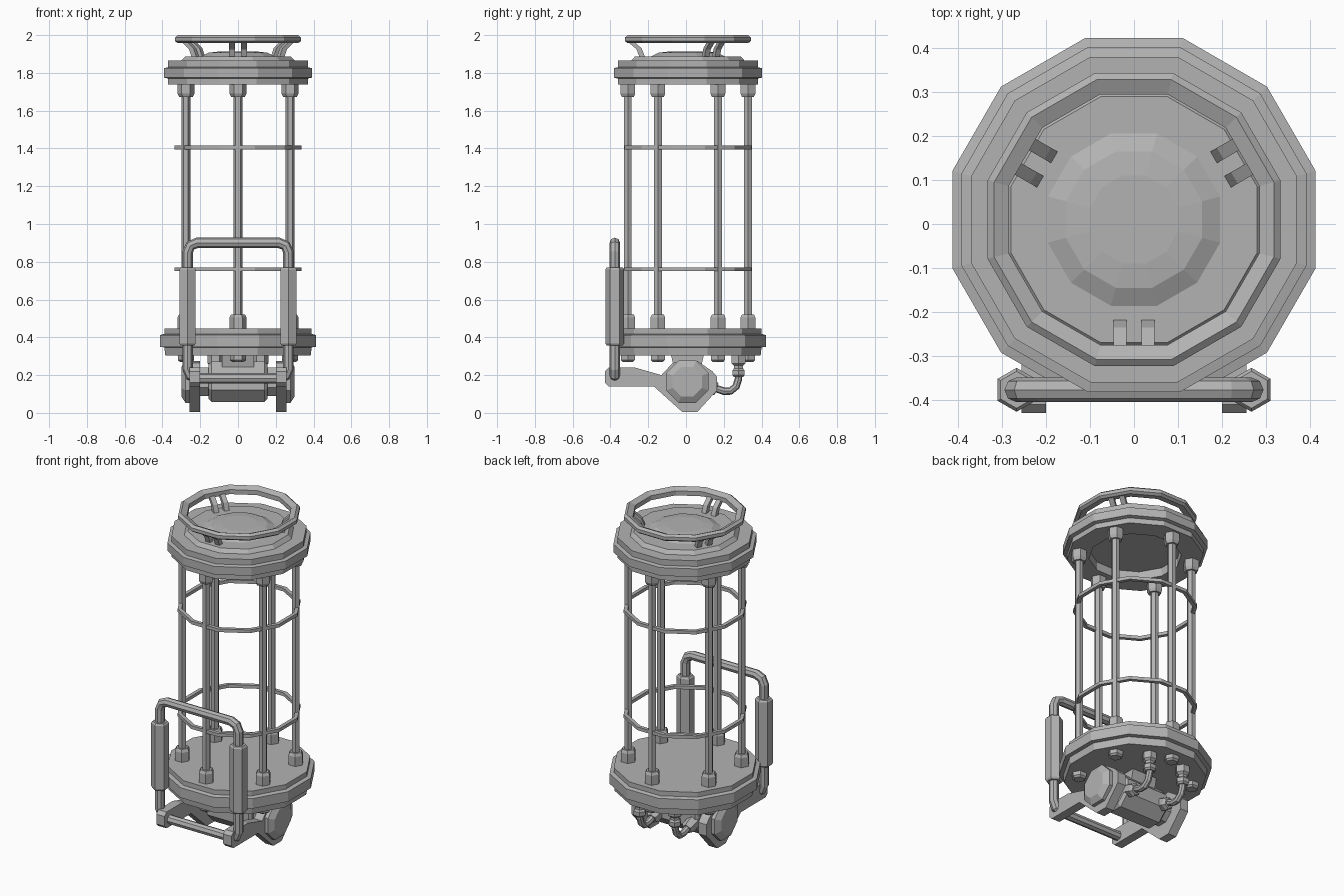
import bpy, bmesh, math
from mathutils import Matrix, Vector

old = bpy.data.objects.get("Cube")
if old:
    bpy.data.objects.remove(old, do_unlink=True)

grey = bpy.data.materials.new("plain_grey")
grey.use_nodes = True
COLOUR = (0.45, 0.45, 0.45, 1)
grey.diffuse_color = COLOUR
grey.node_tree.nodes["Principled BSDF"].inputs["Base Color"].default_value = COLOUR

CY = 0.01                      # y of the cage axis
AXIS = Vector((0, CY, 0))
TO_X = Matrix.Rotation(math.pi / 2, 4, 'Y')


def finish(name, bm, matrix=Matrix()):
    bm.transform(matrix)
    bmesh.ops.recalc_face_normals(bm, faces=bm.faces)
    me = bpy.data.meshes.new(name)
    bm.to_mesh(me)
    bm.free()
    me.materials.append(grey)
    ob = bpy.data.objects.new(name, me)
    bpy.context.collection.objects.link(ob)
    return ob


def lathe(name, profile, sides=12, at=AXIS, ring=False, phase=0.5, turn=Matrix(), flat=True):
    """Revolve (radius, height) points; flat=True measures radius to the flats."""
    k = 1 / math.cos(math.pi / sides) if flat else 1
    bm = bmesh.new()
    loops = []
    for r, z in profile:
        angles = [(i + phase) * math.tau / sides for i in range(sides)]
        loops.append([bm.verts.new((r * k * math.cos(a), r * k * math.sin(a), z)) for a in angles])
    pairs = list(zip(loops, loops[1:]))
    if ring:
        pairs.append((loops[-1], loops[0]))
    else:
        bm.faces.new(loops[0])
        bm.faces.new(loops[-1])
    for a, b in pairs:
        for i in range(sides):
            j = (i + 1) % sides
            bm.faces.new((a[i], a[j], b[j], b[i]))
    return finish(name, bm, Matrix.Translation(at) @ turn)


def plate(name, outline, x0, x1, matrix=Matrix()):
    """Extrude a (y, z) outline from x0 to x1."""
    bm = bmesh.new()
    face = bm.faces.new([bm.verts.new((x0, y, z)) for y, z in outline])
    out = bmesh.ops.extrude_face_region(bm, geom=[face])
    verts = [v for v in out["geom"] if isinstance(v, bmesh.types.BMVert)]
    bmesh.ops.translate(bm, verts=verts, vec=(x1 - x0, 0, 0))
    return finish(name, bm, matrix)


def tube(name, points, radius, cyclic=False):
    cu = bpy.data.curves.new(name, 'CURVE')
    cu.dimensions = '3D'
    cu.bevel_depth = radius
    cu.bevel_resolution = 2
    cu.use_fill_caps = True
    sp = cu.splines.new('POLY')
    sp.points.add(len(points) - 1)
    for p, co in zip(sp.points, points):
        p.co = (*co, 1)
    sp.use_smooth = False
    sp.use_cyclic_u = cyclic
    cu.materials.append(grey)
    ob = bpy.data.objects.new(name, cu)
    bpy.context.collection.objects.link(ob)
    bpy.ops.object.select_all(action='DESELECT')
    ob.select_set(True)
    bpy.context.view_layer.objects.active = ob
    bpy.ops.object.convert(target='MESH')


# Base disc and top cap with a recessed underside
lathe("base_disc", [(.385, .304), (.39, .347), (.413, .35), (.413, .412),
                    (.39, .418), (.39, .447)])
lathe("top_cap", [(.25, 1.79), (.25, 1.738), (.37, 1.738), (.37, 1.77), (.392, 1.775),
                  (.392, 1.825), (.37, 1.83), (.37, 1.865), (.3, 1.865), (.28, 1.887)])
lathe("top_dome", [(.2, 1.885), (.155, 1.907), (.1, 1.913)])

# Lifting ring with three pairs of curved brackets
lathe("lifting_ring", [(.285, 1.957), (.318, 1.957), (.333, 1.968), (.333, 1.988),
                       (.318, 2.0), (.285, 1.985)], ring=True)
bracket = [(-.225, 1.88), (-.245, 1.93), (-.285, 1.965), (-.318, 1.965), (-.272, 1.925), (-.255, 1.88)]
for n in range(3):
    turn = Matrix.Translation(AXIS) @ Matrix.Rotation(n * math.tau / 3, 4, 'Z')
    for x in (-.032, .032):
        plate("ring_bracket", bracket, x - .015, x + .015, turn)

# Cage rods with hex sockets and underside nuts
for n in range(6):
    a = math.radians(30 + 60 * n)
    at = AXIS + Vector((.318 * math.cos(a), .318 * math.sin(a), 0))
    hexa = dict(sides=6, at=at, phase=0, flat=False)
    lathe("cage_rod", [(.024, .44), (.024, 1.745)], **hexa)
    lathe("lower_socket", [(.045, .44), (.045, .505), (.036, .522)], **hexa)
    lathe("upper_socket", [(.036, 1.672), (.045, 1.69), (.045, 1.745)], **hexa)
    lathe("underside_nut", [(.032, .27), (.043, .28), (.043, .31)], **hexa)

# Cage hoops
for z in (.76, 1.405):
    lathe("cage_hoop", [(.314, z - .01), (.336, z - .01), (.336, z + .01), (.314, z + .01)], ring=True)

# Front handle: closed tube loop with rounded corners and two hex grips
HX, HY, LOW, HIGH, BEND = .267, -.377, .183, .9, .05
corners = [(HX, HIGH, 0), (-HX, HIGH, 90), (-HX, LOW, 180), (HX, LOW, 270)]
loop = []
for cx, cz, start in corners:
    ox, oz = cx - math.copysign(BEND, cx), cz + (BEND if cz == LOW else -BEND)
    for step in (0, 45, 90):
        a = math.radians(start + step)
        loop.append((ox + BEND * math.cos(a), HY, oz + BEND * math.sin(a)))
tube("handle_loop", loop, .028, cyclic=True)
for x in (-HX, HX):
    lathe("handle_grip", [(.042, .357), (.05, .368), (.05, .76), (.042, .77)], sides=6,
          at=Vector((x, HY, 0)), flat=False)

# Motor under the base, lying along x
MOTOR = Vector((0, .007, .165))
lathe("motor_body", [(.09, -.155), (.107, -.14), (.107, .14), (.09, .155)], sides=8,
      at=MOTOR, turn=TO_X)
lathe("motor_shaft", [(.075, -.22), (.075, .22)], sides=8, at=MOTOR, turn=TO_X)
plate("motor_mount", [(-.08, .31), (-.055, .2), (.07, .2), (.095, .31)], -.085, .085)

# Side arms that carry the handle, with hub caps
arm = [(-.43, .16), (-.43, .22), (-.41, .24), (-.27, .24), (-.13, .2), (-.07, .265), (.06, .275),
       (.14, .22), (.165, .19), (.165, .12), (.06, .005), (-.02, .005), (-.17, .14), (-.41, .14)]
for s in (-1, 1):
    plate("side_arm", arm, s * .2, s * .256)
    lathe("hub_cap", [(.112, s * .25), (.112, s * .278), (.078, s * .3)], sides=8,
          at=MOTOR, turn=TO_X)

# Hoses from the base underside to the back of the motor
for x in (-.12, .12):
    tube("hose", [(x, .278, .25), (x, .278, .18), (x, .265, .14), (x, .235, .115),
                  (x, .2, .115), (x, .1, .15)], .02)
    at = Vector((x, .278, 0))
    lathe("hose_fitting", [(.028, .19), (.038, .2), (.038, .225), (.028, .235), (.028, .25),
                           (.042, .262), (.042, .31)], sides=6, at=at, flat=False, phase=0)
    tilt = Matrix.Rotation(math.radians(-108), 4, 'X')
    lathe("motor_fitting", [(.04, -.03), (.04, .03), (.03, .045)], sides=6,
          at=Vector((x, .12, .14)), turn=tilt, flat=False)
